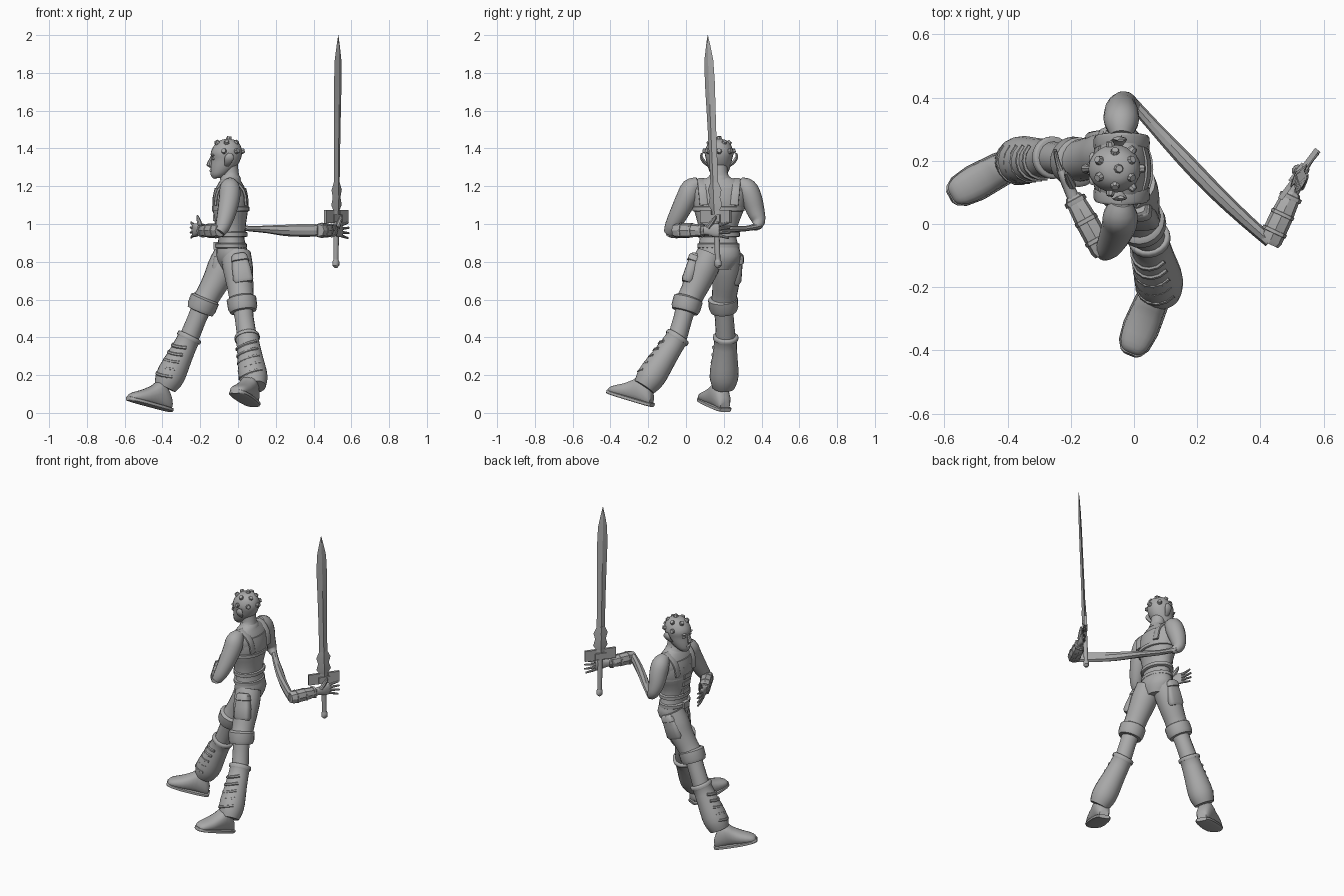
import bpy, math
from mathutils import Vector, Matrix

default_cube = bpy.data.objects.get("Cube")
if default_cube:
    bpy.data.objects.remove(default_cube, do_unlink=True)

UP = Vector((0, 0, 1))
FRONT = Vector((-1, 0, 0))
MID = .175                       # y of the body's plane of symmetry

clay = bpy.data.materials.new("clay_grey")
clay.use_nodes = True
tone = (.4, .4, .4, 1)
clay.diffuse_color = tone
clay.node_tree.nodes["Principled BSDF"].inputs["Base Color"].default_value = tone


def finish(name, verts, faces, angle=40):
    mesh = bpy.data.meshes.new(name)
    mesh.from_pydata([tuple(v) for v in verts], [], faces)
    mesh.materials.append(clay)
    mesh.shade_smooth()
    mesh.set_sharp_from_angle(angle=math.radians(angle))
    obj = bpy.data.objects.new(name, mesh)
    bpy.context.scene.collection.objects.link(obj)
    return obj


def refine(rows, steps):
    """Catmull-Rom interpolation of the cross-section rows."""
    out = []
    last = len(rows) - 1
    for i in range(last):
        p, q, r, s = (rows[max(0, min(last, i + k))] for k in (-1, 0, 1, 2))
        for k in range(steps):
            t = k / steps
            out.append([b + t * (c - a + t * (2*a - 5*b + 4*c - d + t * (3*b - a - 3*c + d))) / 2
                        for a, b, c, d in zip(p, q, r, s)])
    return out + [list(rows[-1])]


def loft(name, rows, ref=FRONT, n=16, power=1, steps=1, axis=None, angle=40):
    """Skin over rows (x, y, z, half size along ref, half size across)."""
    rows = refine([list(r) if len(r) > 4 else [*r, r[3]] for r in rows], steps)
    verts, faces = [], []
    for i, (x, y, z, a, b) in enumerate(rows):
        before, after = rows[max(0, i - 1)], rows[min(len(rows) - 1, i + 1)]
        t = (axis or (Vector(after[:3]) - Vector(before[:3]))).normalized()
        u = (ref - t * ref.dot(t)).normalized()
        w = t.cross(u)
        for k in range(n):
            c, s = math.cos(math.tau * k / n), math.sin(math.tau * k / n)
            verts.append(Vector((x, y, z)) + u * a * math.copysign(abs(c) ** power, c)
                         + w * b * math.copysign(abs(s) ** power, s))
    for i in range(len(rows) - 1):
        for k in range(n):
            m = (k + 1) % n
            faces.append((i*n + k, i*n + m, (i+1)*n + m, (i+1)*n + k))
    faces.append(tuple(reversed(range(n))))
    faces.append(tuple(range((len(rows) - 1) * n, len(rows) * n)))
    return finish(name, verts, faces, angle)


def ball(name, centre, size, n=12):
    rows = []
    for k in range(9):
        f = math.pi * (k + .1) / 8.2
        r = math.sin(f)
        rows.append((centre[0], centre[1], centre[2] - size[2] * math.cos(f), size[0] * r, size[1] * r))
    return loft(name, rows, n=n, axis=UP)


def block(name, centre, along, size):
    """Box whose first side runs in the horizontal direction along."""
    u = along.normalized()
    w = UP.cross(u)
    corners = [Vector(centre) + u * size[0] * i + w * size[1] * j + UP * size[2] * k
               for k in (-1, 1) for i, j in ((-1, -1), (1, -1), (1, 1), (-1, 1))]
    return finish(name, corners, [(3, 2, 1, 0), (4, 5, 6, 7)]
                  + [(k, (k+1) % 4, (k+1) % 4 + 4, k + 4) for k in range(4)])


# Torso, neck, vest and belt
loft("torso", [(-.03, MID, .76, .06, .07), (-.03, MID, .83, .085, .115), (-.035, .17, .92, .069, .098),
               (-.04, .17, 1, .075, .1), (-.04, MID, 1.1, .088, .135), (-.04, MID, 1.18, .08, .145),
               (-.04, MID, 1.23, .055, .1), (-.037, MID, 1.255, .043, .05), (-.047, MID, 1.32, .045, .045)],
     axis=UP, steps=3, n=24)
loft("vest", [(-.038, .17, .94, .076, .104), (-.04, .17, 1, .082, .107), (-.04, MID, 1.08, .094, .134),
              (-.04, MID, 1.14, .094, .138), (-.04, MID, 1.19, .083, .13)], axis=UP, steps=2, n=24)
for name, z, grow in (("belt", .885, .008), ("vest_hem", .945, .01), ("chest_band", 1.08, .012)):
    a, b = (.076, .104) if z < 1 else (.086, .125)
    loft(name, [(-.037, .172, z + dz, a + grow * g, b + grow * g)
                for dz, g in ((-.014, .2), (-.01, 1), (.01, 1), (.014, .2))], axis=UP, n=24)
loft("collar", [(-.04, MID, 1.235, .056, .068), (-.04, MID, 1.25, .052, .056), (-.045, MID, 1.262, .046, .048)], axis=UP)
block("belt_buckle", (-.118, MID, .885), FRONT, (.012, .025, .02))
loft("belt_pouch", [(-.1, MID, .83, .025), (-.11, MID, .77, .03), (-.1, MID, .71, .015)], power=.6, axis=UP)
for k in range(4):
    block("vest_buckle", (-.128 + .006 * abs(k - 2), MID, .98 + .05 * k), FRONT, (.01, .035, .014))
for side in (-1, 1):
    loft("shoulder_strap", [(-.12, MID + side * .08, 1.1, .022, .008), (-.105, MID + side * .088, 1.18, .022, .008),
                            (-.04, MID + side * .092, 1.235, .024, .008), (.028, MID + side * .088, 1.18, .022, .008),
                            (.042, MID + side * .08, 1.1, .022, .008)], ref=Vector((0, 1, 0)), steps=3, power=.6)

# Head with face and ears
loft("head", [(-.112, MID, 1.243, .022, .022), (-.1, MID, 1.262, .045, .042), (-.078, MID, 1.3, .067, .059),
              (-.064, MID, 1.34, .077, .069), (-.061, MID, 1.38, .083, .076), (-.056, MID, 1.42, .067, .062),
              (-.054, MID, 1.442, .042, .041), (-.053, MID, 1.45, .015, .015)], axis=UP, steps=3, n=20)
loft("nose", [(-.136, MID, 1.36, .008), (-.15, MID, 1.325, .013), (-.152, MID, 1.31, .016), (-.142, MID, 1.3, .01)],
     axis=UP, n=8)
ball("lips", (-.14, MID, 1.282), (.011, .022, .01))
ball("chin", (-.122, MID, 1.253), (.018, .022, .014))
for side in (-1, 1):
    ball("eye", (-.128, MID + side * .03, 1.345), (.011, .014, .007))
    ball("brow", (-.132, MID + side * .03, 1.364), (.011, .022, .007))
    loft("ear", [(-.06, MID + side * .06, 1.31, .012, .006), (-.052, MID + side * .08, 1.33, .02, .01),
                 (-.045, MID + side * .094, 1.355, .024, .008), (-.042, MID + side * .09, 1.375, .01, .005)],
         steps=2, n=10)

# Scalp studs
for level, count, turn in ((82, 1, 0), (48, 6, 30), (14, 5, 0)):
    for k in range(count):
        spin = math.tau * k / count + math.radians(turn) if level > 20 else math.radians(-100 + 50 * k)
        lift = math.radians(level)
        d = Vector((math.cos(spin) * math.cos(lift), math.sin(spin) * math.cos(lift), math.sin(lift)))
        p = Vector((-.06 + d.x * .08, MID + d.y * .072, 1.365 + d.z * .082))
        loft("scalp_stud", [(*(p + d * h), r) for h, r in ((-.005, .016), (.01, .014), (.018, .011))],
             ref=Vector((.3, .5, -.7)), n=8)


def hand(name, wrist, d):
    """Open hand, palm upright, fingers fanned along d, thumb raised."""
    wrist, d = Vector(wrist), Vector(d).normalized()
    out = UP.cross(d)
    loft(name + "_palm", [(*(wrist + d * s), a, b) for s, a, b in
                          ((-.02, .022, .02), (.02, .026, .018), (.055, .036, .016), (.085, .034, .012))],
         ref=UP, steps=2, power=.8)
    for k in range(4):
        f = k - 1.5
        root = wrist + d * .078 + UP * f * .017
        reach = .075 - .008 * abs(f)
        loft(name + "_finger", [(*(root + (d + UP * f * .16) * reach * s - out * .012 * s * s), .0095 - .004 * s)
                                for s in (0, .35, .7, 1)], ref=UP, n=8)
    loft(name + "_thumb", [(*(wrist + d * s + UP * h - out * .012), r) for s, h, r in
                           ((.02, .015, .014), (.045, .045, .012), (.06, .065, .009), (.066, .078, .004))], ref=out, n=8)


def bracer(name, elbow, wrist):
    elbow, wrist = Vector(elbow), Vector(wrist)
    loft(name, [(*elbow.lerp(wrist, s), a, b) for s, a, b in
                ((-.05, .032, .032), (.03, .038, .038), (.5, .038, .037), (.93, .03, .031), (1, .024, .024))],
         ref=UP, n=8, power=.8, angle=25)
    for s in (.2, .55, .9):
        loft(name + "_strap", [(*elbow.lerp(wrist, s + g), r, r) for g, r in
                               ((-.04, .036), (-.03, .042 - .006 * s), (.03, .042 - .006 * s), (.04, .034))],
             ref=UP, n=8, power=.8)


# Bent left arm
loft("left_upper_arm", [(-.04, .07, 1.215, .035), (-.043, .03, 1.19, .054), (-.045, .005, 1.14, .056),
                        (-.06, -.035, 1.06, .05), (-.08, -.072, .99, .04), (-.098, -.088, .955, .03)], steps=3)
bracer("left_bracer", (-.098, -.085, .965), (-.195, .09, .965))
hand("left_hand", (-.198, .097, .968), (-.4, .85, 0))

# Right arm, drawn out long and thin behind the body
loft("right_upper_arm", [(-.04, .28, 1.215, .035), (-.04, .32, 1.19, .054), (-.04, .345, 1.14, .056),
                         (-.04, .368, 1.07, .048), (-.025, .385, 1.01, .034), (.01, .365, .98, .018)], steps=3)
loft("right_long_arm", [(-.01, .39, .99, .018), (.06, .312, .975, .014, .02), (.15, .215, .972, .02, .025),
                        (.25, .11, .966, .03, .025), (.35, .015, .966, .034, .022), (.43, -.055, .966, .032, .02)],
     ref=UP, n=8, steps=2, angle=25)
bracer("right_bracer", (.43, -.055, .966), (.503, .1, .966))
hand("right_hand", (.506, .105, .966), (.45, .85, 0))

# Sword: blade, hilt and guard
WIDE = Vector((.6, .8, 0))


def on_sword(z):
    return Vector((.518, .17, .77)).lerp(Vector((.531, .115, 2)), (z - .77) / 1.23)


def sword_part(name, rows, n=4):
    loft(name, [(*on_sword(z), a, b) for z, a, b in rows], ref=WIDE, n=n, angle=15 if n == 4 else 40)


sword_part("blade", [(1.02, .026, .011), (1.25, .026, .011), (1.5, .028, .01), (1.75, .033, .009),
                     (1.87, .029, .007), (1.95, .013, .004), (2, .001, .001)])
sword_part("blade_collar", [(1.07, .025, .014), (1.1, .046, .013), (1.14, .034, .015),
                            (1.18, .045, .012), (1.22, .026, .013)])
sword_part("grip", [(.79, .014, .013), (.9, .016, .014), (1.05, .015, .014)], n=10)
sword_part("pommel", [(.768, .008, .008), (.78, .02, .018), (.8, .02, .018), (.815, .013, .012)], n=10)
for side in (-1, 1):
    block("guard_plate", on_sword(1.04) + WIDE * side * .062, WIDE, (.036, .008, .034))
block("guard_core", on_sword(1.03), WIDE, (.035, .014, .02))


# Legs: trousers, cuff, shin, boot, laces, foot
def leg(side, hip, thigh, knee, top, ankle, heel, toe):
    hip, thigh, knee, top, ankle, heel, toe = map(Vector, (hip, thigh, knee, top, ankle, heel, toe))
    loft(side + "_trouser", [(*hip, .078, .072), (*hip.lerp(thigh, .5), .08, .078), (*thigh, .073),
                             (*thigh.lerp(knee, .6), .066), (*knee, .07)], steps=3, n=20)
    d = (top - knee).normalized()
    loft(side + "_cuff", [(*(knee + d * s), r) for s, r in
                          ((-.045, .066), (-.035, .079), (.015, .078), (.035, .07), (.038, .05))], n=20)
    loft(side + "_shin", [(*knee, .054), (*knee.lerp(top, .4), .05), (*top, .052), (*ankle, .04)], n=16)
    rows = ((-.04, .06), (-.02, .067), (.04, .067), (.07, .06), (.4, .066), (.75, .076), (.95, .073), (1.1, .06))
    loft(side + "_boot", [(*top.lerp(ankle, s), r) for s, r in rows], n=20, steps=2)
    # chevron laces over the front of the boot
    ahead = Vector((toe.x - heel.x, toe.y - heel.y, 0)).normalized()
    down = (ankle - top).normalized()
    ahead = (ahead - down * ahead.dot(down)).normalized()
    across = down.cross(ahead)
    for k in range(5):
        s = .18 + .16 * k
        r = .062 + .013 * s
        loft(side + "_lace", [(*(top.lerp(ankle, s) + (ahead * math.cos(f) + across * math.sin(f)) * r
                                 + down * .03 * math.cos(f)), .009, .007)
                              for f in (-1.2, -.8, -.4, 0, .4, .8, 1.2)], ref=down, n=6)
    # foot and sole
    length = toe - heel
    shape = ((0, .055, .028), (.08, .1, .042), (.28, .15, .05), (.45, .115, .052), (.65, .08, .054),
             (.87, .052, .046), (.97, .035, .03), (1, .02, .016))
    loft(side + "_shoe", [(*(heel + length * s + UP * h / 2), h / 2, w) for s, h, w in shape],
         ref=UP, axis=length, steps=2, power=.85)
    loft(side + "_sole", [(*(heel + length * (s * 1.03 - .015) + UP * .008), .011, w + .005) for s, h, w in shape],
         ref=UP, axis=length, power=.5)


leg("right", (-.05, .222, .84), (-.115, .212, .7), (-.188, .198, .57), (-.258, .21, .4), (-.375, .2, .16),
    (-.36, .207, .008), (-.58, .088, .068))
leg("left", (-.01, .128, .84), (.008, .065, .7), (.023, .003, .57), (.048, -.045, .4), (.085, -.205, .16),
    (.083, -.182, .035), (-.012, -.41, .105))

# Thigh pockets
for name, high, low in (("left_pocket", (.005, .055, .84), (.03, .002, .69)),
                        ("right_pocket", (-.055, .272, .84), (-.11, .262, .69))):
    high, low = Vector(high), Vector(low)
    loft(name, [(*high.lerp(low, s), a, b) for s, a, b in
                ((0, .03, .022), (.05, .038, .03), (.5, .05, .031), (.9, .054, .031), (1, .045, .022))], power=.6)
    loft(name + "_flap", [(*high.lerp(low, s), a, b) for s, a, b in
                          ((.04, .034, .03), (.08, .042, .035), (.26, .047, .037), (.28, .044, .03))], power=.6)
